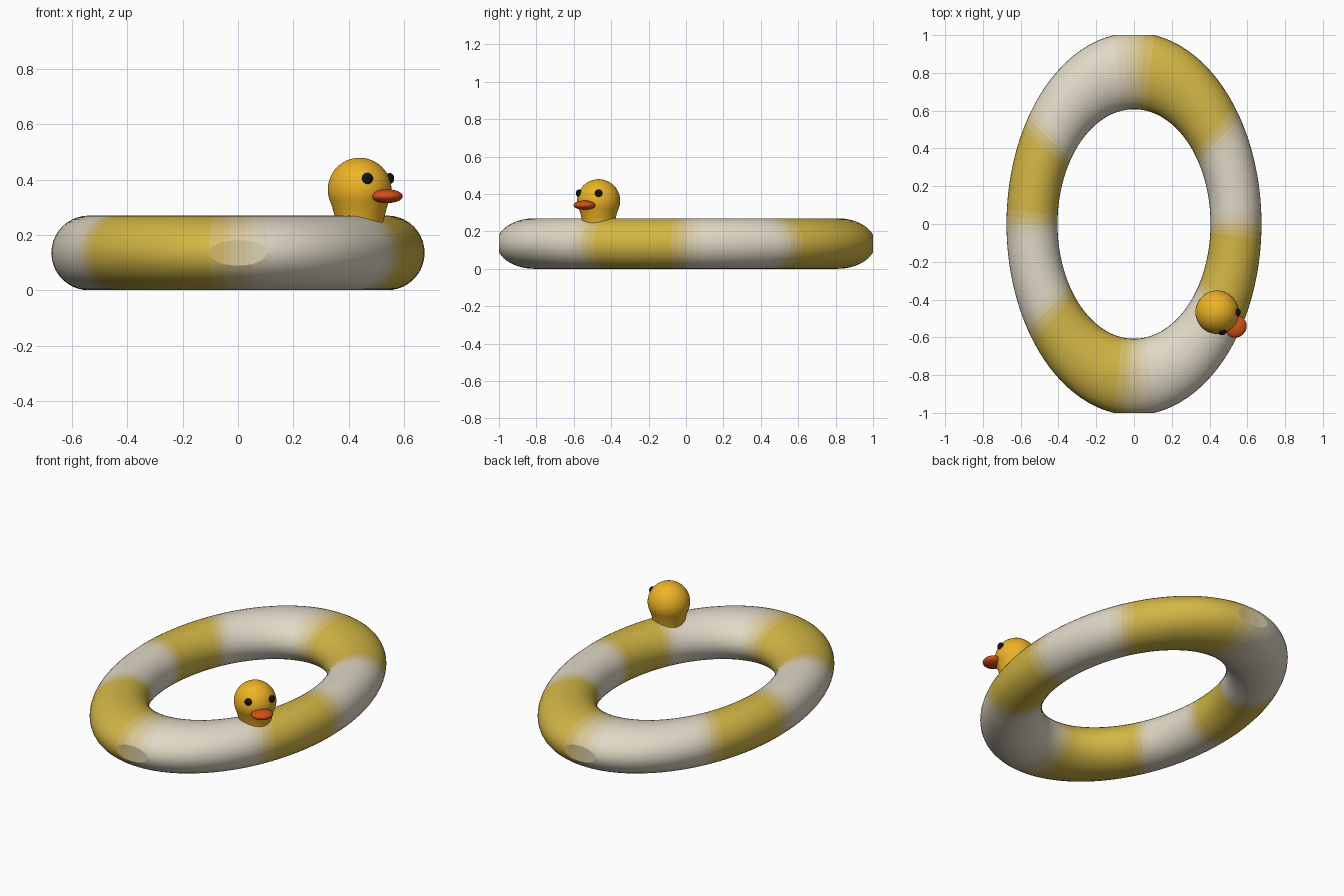
import bpy, bmesh, math
from mathutils import Vector, Matrix

if "Cube" in bpy.data.objects:
    bpy.data.objects.remove(bpy.data.objects["Cube"])


def material(name, rgb):
    m = bpy.data.materials.new(name)
    m.diffuse_color = (*rgb, 1)
    m.use_nodes = True
    m.node_tree.nodes["Principled BSDF"].inputs["Base Color"].default_value = m.diffuse_color
    return m


def finish(bm, name, mats):
    bmesh.ops.recalc_face_normals(bm, faces=bm.faces)
    for f in bm.faces:
        f.smooth = True
    me = bpy.data.meshes.new(name)
    bm.to_mesh(me)
    bm.free()
    for m in mats:
        me.materials.append(m)
    ob = bpy.data.objects.new(name, me)
    bpy.context.collection.objects.link(ob)
    return ob


WHITE, YELLOW = Vector((0.75, 0.69, 0.57)), Vector((0.65, 0.47, 0.06))
LEVELS = 7
ring_mats = [material(f"ring_tone_{i}", YELLOW.lerp(WHITE, i / (LEVELS - 1)))
             for i in range(LEVELS)]
duck_yellow = material("duck_yellow", (0.85, 0.45, 0.02))
beak_orange = material("beak_orange", (0.65, 0.08, 0.01))
eye_black = material("eye_black", (0.006, 0.006, 0.006))

# Oval swim ring: torus stretched in y
R, r, STRETCH, NU, NV = 0.54, 0.135, 1.5, 160, 40
bm = bmesh.new()
rows = []
for i in range(NU):
    a = 2 * math.pi * i / NU
    row = []
    for j in range(NV):
        b = 2 * math.pi * j / NV
        d = R + r * math.cos(b)
        row.append(bm.verts.new((d * math.cos(a), STRETCH * d * math.sin(a),
                                 r + r * math.sin(b))))
    rows.append(row)
for i in range(NU):
    n = rows[(i + 1) % NU]
    for j in range(NV):
        k = (j + 1) % NV
        bm.faces.new((rows[i][j], n[j], n[k], rows[i][k]))

# Eight soft-edged stripes, alternating every 45 degrees
for f in bm.faces:
    c = f.calc_center_median()
    t = 0.5 + 1.1 * math.sin(4 * math.atan2(c.y, c.x))
    f.material_index = round(min(1, max(0, t)) * (LEVELS - 1))

# Flattened patches at both long ends
for s in (-1, 1):
    cut = bmesh.ops.bisect_plane(bm, geom=bm.verts[:] + bm.edges[:] + bm.faces[:],
                                 plane_co=(0, s, 0), plane_no=(0, s, 0))
    for e in cut["geom_cut"]:
        if isinstance(e, bmesh.types.BMEdge):
            e.smooth = False
for v in bm.verts:
    v.co.y = max(-1, min(1, v.co.y))
finish(bm, "swim_ring", ring_mats)

# Duck head with tapering neck: revolved profile
HEAD, HR = Vector((0.44, -0.467, 0.364)), 0.115
profile = [(HR * math.cos(math.radians(e)), HR * math.sin(math.radians(e)))
           for e in range(90, -21, -5)]
profile += [(0.1, -0.06), (0.092, -0.09), (0.086, -0.115), (0.083, -0.15), (0, -0.15)]
bm = bmesh.new()
pts = [bm.verts.new((max(x, 0), 0, z)) for x, z in profile]
edges = [bm.edges.new(p) for p in zip(pts, pts[1:])]
bmesh.ops.spin(bm, geom=pts + edges, axis=(0, 0, 1), cent=(0, 0, 0),
               angle=2 * math.pi, steps=48)
bmesh.ops.remove_doubles(bm, verts=bm.verts, dist=1e-4)
bmesh.ops.translate(bm, verts=bm.verts, vec=HEAD)
finish(bm, "duck_head", [duck_yellow])


def ellipsoid(name, angle, dist, dz, radii, mat):
    """Squashed ball on the head, its x axis pointing outward at the angle."""
    bm = bmesh.new()
    mtx = (Matrix.Translation(HEAD + Vector((0, 0, dz)))
           @ Matrix.Rotation(math.radians(angle), 4, 'Z')
           @ Matrix.Translation((dist, 0, 0)) @ Matrix.Diagonal((*radii, 1)))
    bmesh.ops.create_uvsphere(bm, u_segments=32, v_segments=16, radius=1, matrix=mtx)
    return finish(bm, name, [mat])


# Beak and eyes
FACING = -37.5
ellipsoid("beak", FACING, 0.124, -0.024, (0.057, 0.06, 0.025), beak_orange)
for name, side in (("eye_right", -1), ("eye_left", 1)):
    ellipsoid(name, FACING + side * 37.5, 0.109, 0.04, (0.016, 0.02, 0.02), eye_black)
